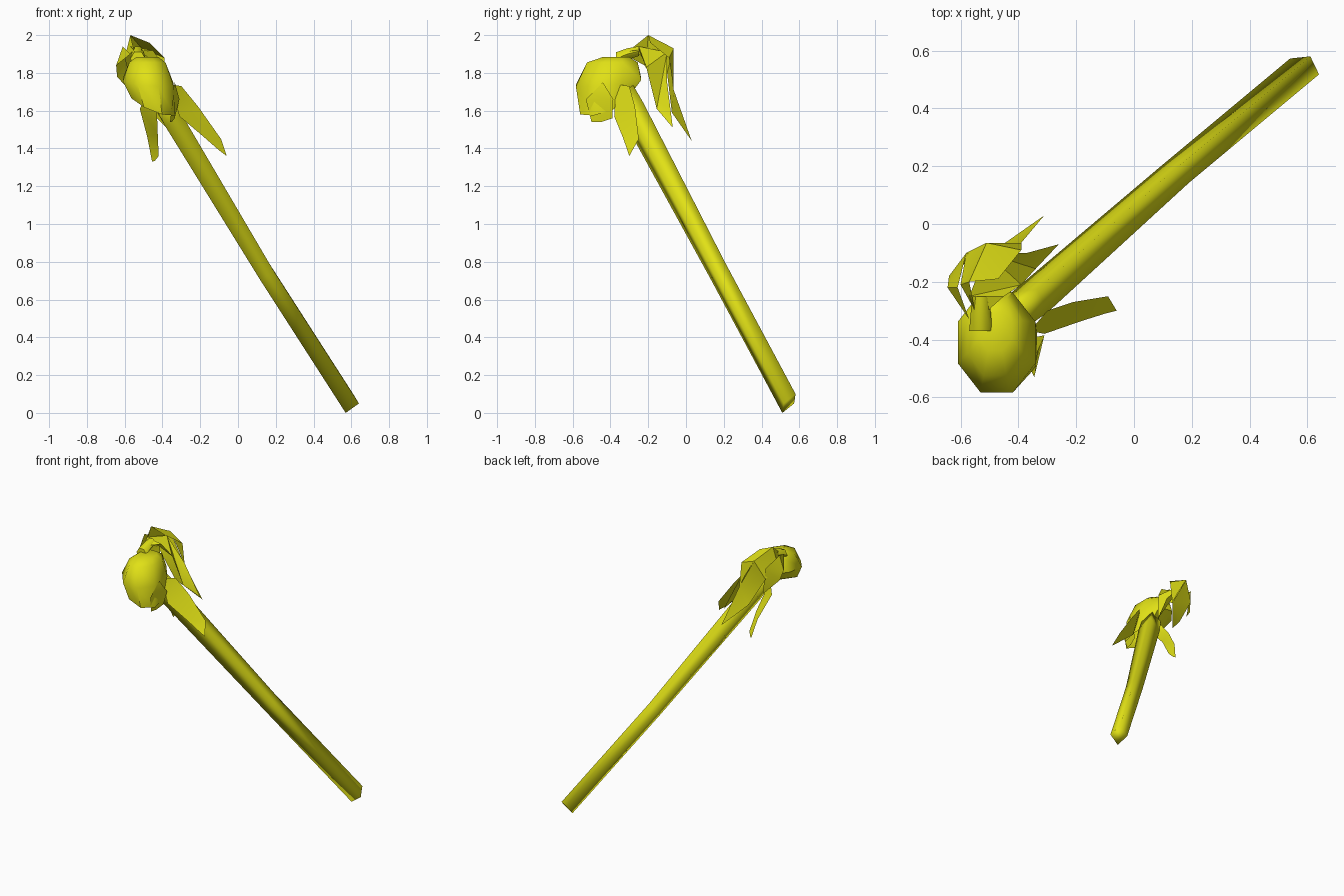
import bpy, bmesh, math
from mathutils import Vector

if "Cube" in bpy.data.objects:
    bpy.data.objects.remove(bpy.data.objects["Cube"])

yellow = bpy.data.materials.new("yellow")
yellow.diffuse_color = (0.75, 0.75, 0.008, 1)
yellow.use_nodes = True
yellow.node_tree.nodes["Principled BSDF"].inputs["Base Color"].default_value = yellow.diffuse_color


def finish(name, bm, angle):
    bmesh.ops.recalc_face_normals(bm, faces=bm.faces[:])
    me = bpy.data.meshes.new(name)
    bm.to_mesh(me)
    bm.free()
    me.materials.append(yellow)
    ob = bpy.data.objects.new(name, me)
    bpy.context.collection.objects.link(ob)
    bpy.ops.object.select_all(action='DESELECT')
    ob.select_set(True)
    bpy.context.view_layer.objects.active = ob
    bpy.ops.object.shade_smooth_by_angle(angle=math.radians(angle))
    return ob


def loft(name, rings, cap_start, cap_end, angle):
    """Skin a list of equally sized point rings."""
    bm = bmesh.new()
    vs = [[bm.verts.new(p) for p in r] for r in rings]
    n = len(vs[0])
    for a, b in zip(vs, vs[1:]):
        for i in range(n):
            j = (i + 1) % n
            bm.faces.new((a[i], a[j], b[j], b[i]))
    if cap_start:
        bm.faces.new(vs[0])
    if cap_end:
        bm.faces.new(vs[-1])
    return finish(name, bm, angle)


def petal(name, base, pairs, tip):
    """Thin sheet running from a base point through edge pairs to a tip."""
    bm = bmesh.new()
    b, t = bm.verts.new(base), bm.verts.new(tip)
    vs = [[bm.verts.new(p) for p in pr] for pr in pairs]
    bm.faces.new((b, vs[0][0], vs[0][1]))
    for p, q in zip(vs, vs[1:]):
        bm.faces.new((p[0], q[0], q[1]))
        bm.faces.new((p[0], q[1], p[1]))
    bm.faces.new((vs[-1][0], t, vs[-1][1]))
    return finish(name, bm, 40)


# Stem: four-sided rod, a little thicker toward the flower
u, v = Vector((0.02, 0.035, 0.05)), Vector((0.05, -0.0275, 0))
stem = []
for c, s in (((0.59, 0.545, 0.05), 1.0), ((0.14, 0.17, 0.75), 1.0),
             ((-0.36, -0.27, 1.58), 1.25), ((-0.43, -0.33, 1.70), 1.1)):
    c = Vector(c)
    stem.append([c - u * s, c + v * s, c + u * s, c - v * s])
loft("stem", stem, True, True, 100)

# Flower cup: faceted dome, open below, with a slanted rim
N = 8
cup = []
for x, y, z, rx, ry, sx, sy in (
        (-0.48, -0.37, 1.885, 0.06, 0.07, 0, 0),
        (-0.48, -0.39, 1.855, 0.10, 0.14, 0, 0),
        (-0.475, -0.41, 1.75, 0.14, 0.18, -0.1, 0.1),
        (-0.45, -0.44, 1.635, 0.12, 0.125, -0.4, 0.3)):
    ring = []
    for i in range(N):
        a = 2 * math.pi * (i + 0.5) / N
        dx, dy = rx * math.cos(a) * 1.04, ry * math.sin(a) * 1.04
        ring.append((x + dx, y + dy, z + sx * dx + sy * dy))
    cup.append(ring)
loft("flower_cup", cup, True, False, 50)

# Hanging lobe at the lower right of the cup
petal("cup_lobe", (-0.335, -0.44, 1.75),
      [((-0.345, -0.53, 1.66), (-0.31, -0.385, 1.66)),
       ((-0.36, -0.50, 1.54), (-0.335, -0.39, 1.56))], (-0.35, -0.45, 1.54))

# Small neck behind the cup
neck = []
for y, z, r in ((-0.37, 1.875, 0.04), (-0.31, 1.90, 0.035), (-0.25, 1.915, 0.03)):
    neck.append([(-0.53 + r * math.cos(k * math.pi / 3), y,
                  z + r * math.sin(k * math.pi / 3)) for k in range(6)])
loft("neck", neck, True, True, 60)

# Petals curling back and down behind the cup
petal("inner_petal", (-0.54, -0.33, 1.91),
      [((-0.57, -0.25, 1.94), (-0.45, -0.25, 1.92)),
       ((-0.51, -0.10, 1.91), (-0.39, -0.21, 1.83)),
       ((-0.37, -0.10, 1.75), (-0.34, -0.155, 1.61))], (-0.26, -0.07, 1.51))
petal("back_petal", (-0.55, -0.30, 1.92),
      [((-0.60, -0.21, 1.88), (-0.57, -0.20, 2.0)),
       ((-0.58, -0.10, 1.80), (-0.51, -0.065, 1.93)),
       ((-0.46, -0.075, 1.59), (-0.39, -0.065, 1.71))], (-0.31, 0.03, 1.44))
petal("back_petal_side", (-0.57, -0.20, 2.0),
      [((-0.51, -0.065, 1.93), (-0.47, -0.19, 1.96)),
       ((-0.44, -0.065, 1.81), (-0.39, -0.09, 1.88))], (-0.39, -0.065, 1.71))
petal("left_petal", (-0.57, -0.33, 1.90),
      [((-0.645, -0.22, 1.84), (-0.61, -0.22, 1.94)),
       ((-0.64, -0.18, 1.78), (-0.58, -0.10, 1.88))], (-0.55, -0.11, 1.68))

# Narrow leaves hanging below the flower
petal("right_leaf", (-0.36, -0.37, 1.74),
      [((-0.31, -0.38, 1.57), (-0.30, -0.30, 1.73)),
       ((-0.18, -0.335, 1.46), (-0.21, -0.27, 1.62)),
       ((-0.10, -0.31, 1.39), (-0.09, -0.25, 1.45))], (-0.06, -0.30, 1.36))
petal("left_leaf", (-0.47, -0.31, 1.70),
      [((-0.52, -0.26, 1.61), (-0.43, -0.33, 1.61)),
       ((-0.48, -0.15, 1.46), (-0.425, -0.21, 1.48)),
       ((-0.455, -0.11, 1.33), (-0.42, -0.14, 1.36))], (-0.44, -0.12, 1.335))
